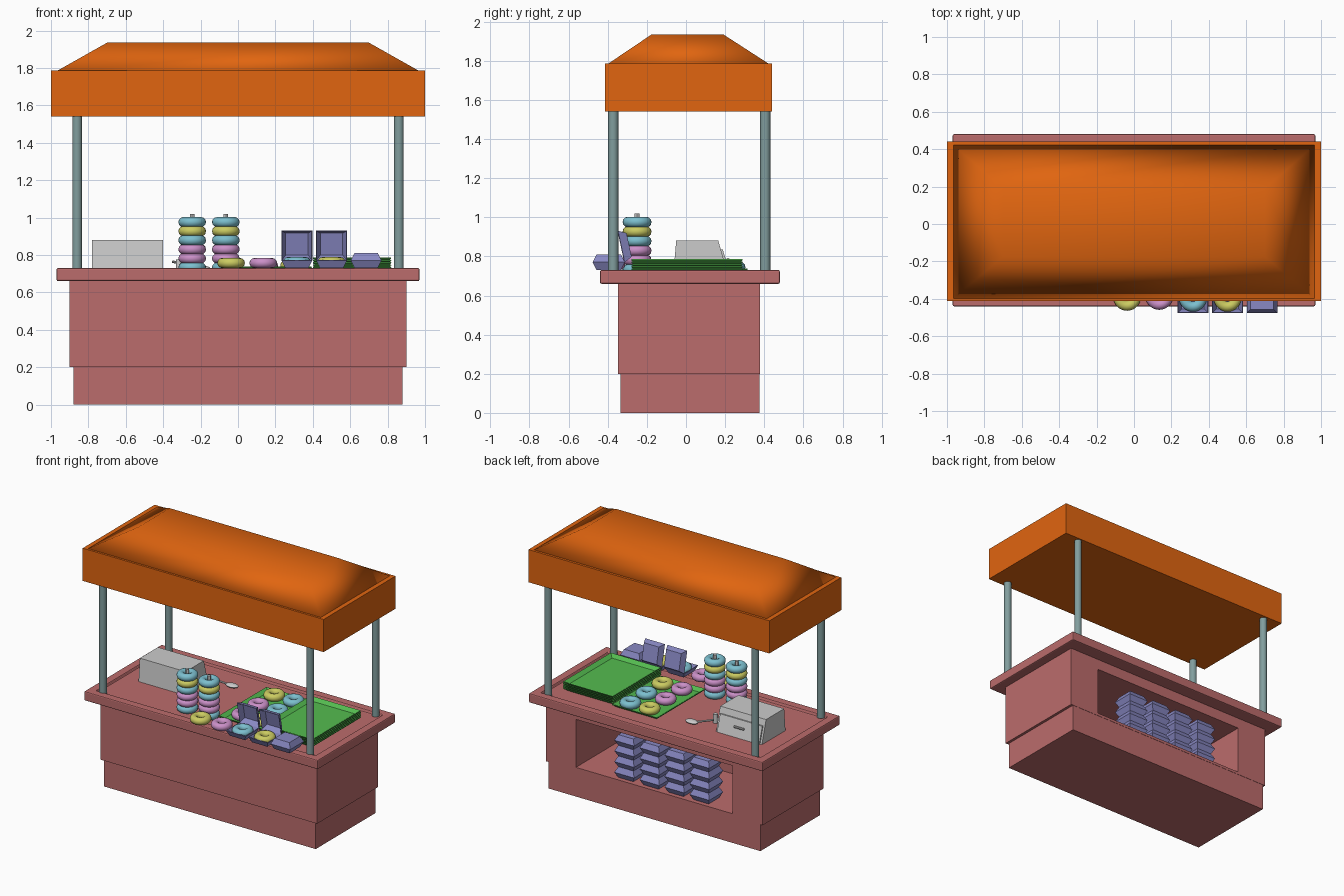
import bpy, bmesh
from math import radians
from mathutils import Vector

if "Cube" in bpy.data.objects:
    bpy.data.objects.remove(bpy.data.objects["Cube"])


def mat(name, r, g, b):
    m = bpy.data.materials.new(name)
    m.diffuse_color = (r, g, b, 1)
    m.use_nodes = True
    m.node_tree.nodes["Principled BSDF"].inputs["Base Color"].default_value = m.diffuse_color
    return m


ORANGE = mat("canopy_orange", 0.75, 0.13, 0.005)
RED = mat("cart_red", 0.50, 0.15, 0.15)
TEAL = mat("post_teal", 0.22, 0.34, 0.34)
GREEN = mat("tray_green", 0.09, 0.50, 0.08)
VIOLET = mat("carton_violet", 0.25, 0.25, 0.55)
BLUE = mat("icing_blue", 0.20, 0.52, 0.62)
YELLOW = mat("icing_yellow", 0.60, 0.60, 0.12)
PINK = mat("icing_pink", 0.60, 0.28, 0.58)


def from_bmesh(name, bm, m=None, loc=(0, 0, 0)):
    bmesh.ops.recalc_face_normals(bm, faces=bm.faces[:])
    me = bpy.data.meshes.new(name)
    bm.to_mesh(me)
    bm.free()
    ob = bpy.data.objects.new(name, me)
    ob.location = loc
    bpy.context.collection.objects.link(ob)
    if m:
        me.materials.append(m)
    return ob


def frustum(name, low, high, z0, z1, m=None, loc=(0, 0, 0), skip=None, bevel=0):
    """Block between two rectangles (x0, x1, y0, y1); skip leaves an end open."""
    bm = bmesh.new()
    rings = []
    for (x0, x1, y0, y1), z in ((low, z0), (high, z1)):
        rings.append([bm.verts.new(p) for p in
                      ((x0, y0, z), (x1, y0, z), (x1, y1, z), (x0, y1, z))])
    a, b = rings
    for i in range(4):
        j = (i + 1) % 4
        bm.faces.new((a[i], a[j], b[j], b[i]))
    if skip != "low":
        bm.faces.new(a[::-1])
    if skip != "high":
        bm.faces.new(b)
    ob = from_bmesh(name, bm, m, loc)
    if bevel:
        mod = ob.modifiers.new("bevel", 'BEVEL')
        mod.width, mod.segments = bevel, 2
    return ob


def box(name, x0, x1, y0, y1, z0, z1, m=None, bevel=0):
    r = (x0, x1, y0, y1)
    return frustum(name, r, r, z0, z1, m, bevel=bevel)


def thicken(ob, t):
    mod = ob.modifiers.new("thickness", 'SOLIDIFY')
    mod.thickness, mod.offset = t, -1
    return ob


def rod(name, p, q, r, m=None, sides=20):
    p, q = Vector(p), Vector(q)
    bpy.ops.mesh.primitive_cylinder_add(vertices=sides, radius=r, depth=(q - p).length,
                                        location=(p + q) / 2)
    ob = bpy.context.object
    ob.name = name
    ob.rotation_euler = (q - p).to_track_quat('Z', 'Y').to_euler()
    if m:
        ob.data.materials.append(m)
    bpy.ops.object.shade_smooth_by_angle()
    return ob


def donut(x, y, z, m, name="donut"):
    bpy.ops.mesh.primitive_torus_add(location=(x, y, z), major_segments=28, minor_segments=12,
                                     major_radius=0.047, minor_radius=0.027)
    ob = bpy.context.object
    ob.name = name
    ob.data.materials.append(m)
    bpy.ops.object.shade_smooth()
    return ob


# Cart body with a storage niche cut into the back
box("plinth", -0.88, 0.88, -0.335, 0.375, 0, 0.2, RED)
body = box("cart_body", -0.9, 0.9, -0.347, 0.377, 0.2, 0.67, RED)
cutter = box("niche_cutter", -0.65, 0.65, -0.15, 0.6, 0.22, 0.58)
cutter.hide_render = True
cut = body.modifiers.new("niche", 'BOOLEAN')
cut.operation, cut.solver, cut.object = 'DIFFERENCE', 'EXACT', cutter
bpy.context.view_layer.objects.active = body
bpy.ops.object.modifier_apply(modifier="niche")
bpy.data.objects.remove(cutter)

# Counter with raised rim
counter = box("countertop", -0.97, 0.97, -0.44, 0.48, 0.66, 0.73, RED, bevel=0.008)
bm = bmesh.new()
bm.from_mesh(counter.data)
bm.normal_update()
top = max(bm.faces, key=lambda f: f.calc_center_median().z)
bmesh.ops.inset_region(bm, faces=[top], thickness=0.085)
ret = bmesh.ops.inset_region(bm, faces=[top], thickness=0.006)
for v in top.verts:
    v.co.z = 0.71
bm.to_mesh(counter.data)
bm.free()

# Posts and canopy
for x in (-0.86, 0.86):
    for y in (-0.372, 0.405):
        rod("canopy_post", (x, y, 0.715), (x, y, 1.56), 0.026, TEAL)
box("canopy_valance", -1, 1, -0.413, 0.44, 1.54, 1.785, ORANGE)
roof = frustum("canopy_roof", (-0.975, 0.975, -0.405, 0.43), (-0.7, 0.7, -0.175, 0.19),
               1.78, 1.935, ORANGE)
roof.data.shade_smooth()

# Cartons: tapered base, mirrored tapered lid
RIM, END, H = 0.082, 0.062, 0.04
rim = (-RIM, RIM, -RIM, RIM)
end = (-END, END, -END, END)


def closed_carton(x, y, z):
    frustum("carton_base", end, rim, 0, H, VIOLET, (x, y, z))
    frustum("carton_lid", rim, end, H, 2 * H, VIOLET, (x, y, z))


for x in (0.26, 0.05, -0.157, -0.365):
    for k in range(4):
        closed_carton(x, 0.28, 0.22 + 2 * H * k)
closed_carton(0.685, -0.395, 0.73)

# Open display cartons with a donut each
for x, icing in ((0.315, BLUE), (0.5, YELLOW)):
    thicken(frustum("open_carton_base", end, rim, 0, H, VIOLET, (x, -0.395, 0.73), "high"), 0.005)
    lid = frustum("open_carton_lid", (-RIM, RIM, -2 * RIM, 0),
                  (-END, END, -RIM - END, END - RIM), 0, H, VIOLET,
                  (x, -0.395 + RIM, 0.73 + H), "low")
    lid.rotation_euler.x = radians(-78)
    thicken(lid, 0.005)
    donut(x, -0.395, 0.762, icing)

# Donuts on the front rim and on two spindles
donut(-0.037, -0.39, 0.757, YELLOW)
donut(0.135, -0.385, 0.757, PINK)
for x in (-0.245, -0.065):
    rod("donut_spindle", (x, -0.25, 0.71), (x, -0.25, 1.02), 0.012, sides=12)
    for k, icing in enumerate((BLUE, PINK, PINK, BLUE, YELLOW, BLUE)):
        donut(x, -0.25, 0.733 + 0.0485 * k, icing, "spindle_donut")


# Trays: one carrying donuts, the rest nested in a stack
def tray(x, y, z, w, d):
    low = (-w / 2 + 0.03, w / 2 - 0.03, -d / 2 + 0.03, d / 2 - 0.03)
    high = (-w / 2, w / 2, -d / 2, d / 2)
    thicken(frustum("tray", low, high, 0, 0.022, GREEN, (x, y, z), "high"), 0.006)


for k in range(5):
    tray(0.61, 0.005, 0.711 + 0.0118 * k, 0.42, 0.57)
tray(0.205, 0.03, 0.711, 0.38, 0.57)
for y, pair in ((0.23, (YELLOW, BLUE)), (0.04, (PINK, BLUE)), (-0.15, (PINK, YELLOW))):
    for x, icing in zip((0.14, 0.3), pair):
        donut(x, y, 0.744, icing, "tray_donut")

# Cash box with sloped drawer face and handle
frustum("cash_box", (-0.78, -0.4, -0.065, 0.215), (-0.78, -0.4, -0.05, 0.165), 0.708, 0.88)
frustum("cash_drawer_face", (-0.765, -0.415, 0.2, 0.225), (-0.765, -0.415, 0.165, 0.188),
        0.712, 0.835)
rod("drawer_handle", (-0.63, 0.215, 0.785), (-0.55, 0.215, 0.785), 0.008, sides=10)

# Serving spoon and small shaker
bpy.ops.mesh.primitive_uv_sphere_add(segments=20, ring_count=10, location=(-0.2, 0.215, 0.73))
spoon = bpy.context.object
spoon.name = "spoon_bowl"
spoon.scale = (0.05, 0.03, 0.014)
bpy.ops.object.shade_smooth()
rod("spoon_handle", (-0.23, 0.21, 0.732), (-0.35, 0.17, 0.765), 0.007, sides=10)
rod("shaker", (-0.315, 0.1, 0.71), (-0.315, 0.1, 0.775), 0.017, sides=14)
